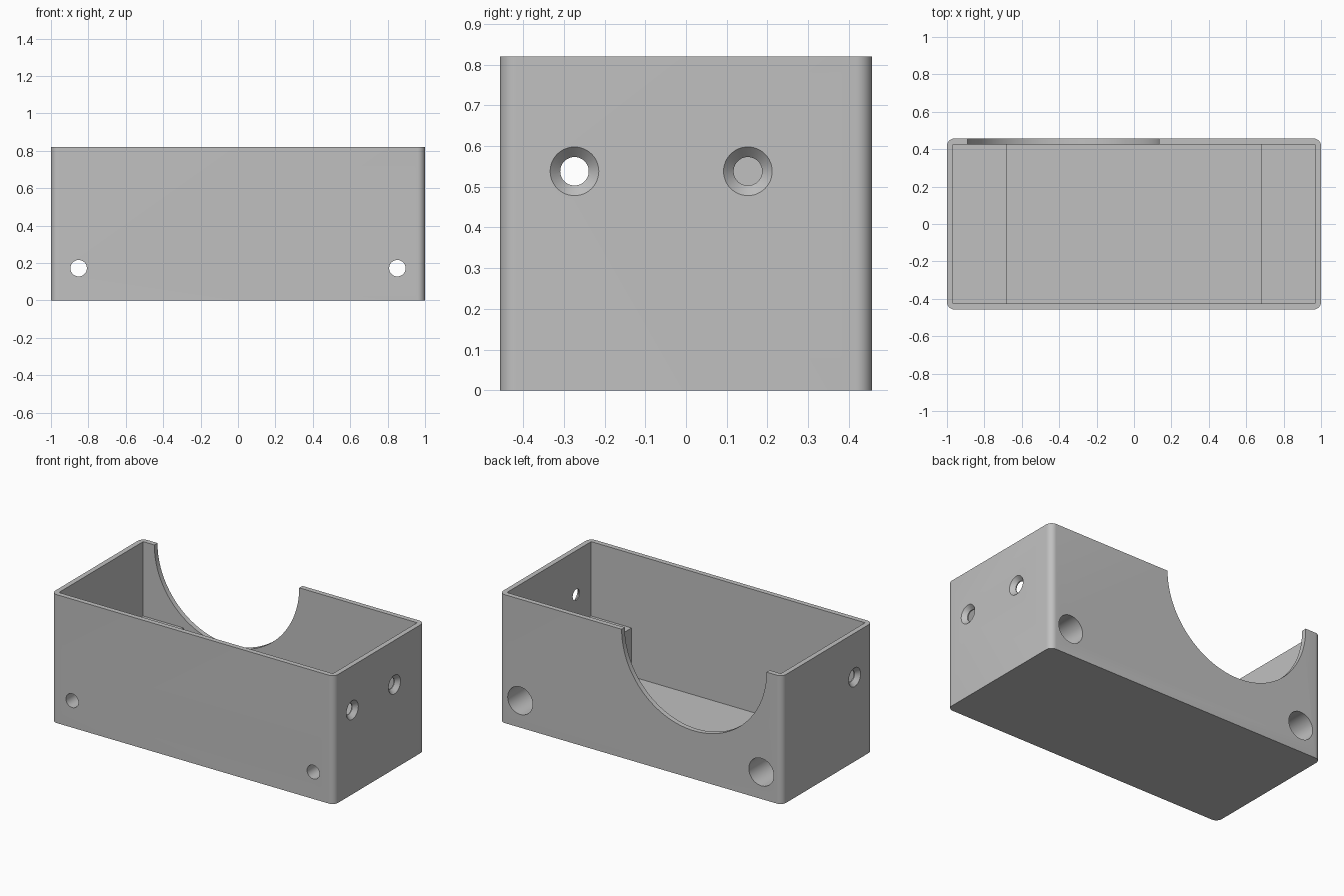
import bpy, bmesh, math
from mathutils import Matrix, Vector

if "Cube" in bpy.data.objects:
    bpy.data.objects.remove(bpy.data.objects["Cube"])

HX, HY, H, WALL = 1.0, 0.457, 0.82, 0.032   # outer half sizes, height, wall
STEP_X, STEP_Z = 0.683, 0.345               # end blocks inside the box

grey = bpy.data.materials.new("light grey")
grey.diffuse_color = (0.53, 0.53, 0.53, 1)
grey.use_nodes = True
grey.node_tree.nodes["Principled BSDF"].inputs["Base Color"].default_value = grey.diffuse_color


def finish(bm, name):
    mesh = bpy.data.meshes.new(name)
    bmesh.ops.recalc_face_normals(bm, faces=bm.faces[:])
    bm.to_mesh(mesh)
    bm.free()
    mesh.materials.append(grey)
    obj = bpy.data.objects.new(name, mesh)
    bpy.context.collection.objects.link(obj)
    return obj


def box(name, lo, hi, corner=0.0):
    bm = bmesh.new()
    lo, hi = Vector(lo), Vector(hi)
    size = Matrix.Diagonal((*(hi - lo), 1))
    bmesh.ops.create_cube(bm, size=1, matrix=Matrix.Translation((lo + hi) / 2) @ size)
    if corner:
        upright = [e for e in bm.edges if abs((e.verts[0].co - e.verts[1].co).z) > 0.1]
        bmesh.ops.bevel(bm, geom=upright, offset=corner, segments=8,
                        profile=0.5, affect='EDGES')
    return finish(bm, name)


def rod(name, start, end, r1, r2=None, sides=48):
    bm = bmesh.new()
    start, end = Vector(start), Vector(end)
    axis = end - start
    turn = axis.to_track_quat('Z', 'Y').to_matrix().to_4x4()
    bmesh.ops.create_cone(bm, cap_ends=True, segments=sides, radius1=r1,
                          radius2=r1 if r2 is None else r2, depth=axis.length,
                          matrix=Matrix.Translation((start + end) / 2) @ turn)
    return finish(bm, name)


# Outer body with rounded upright corners
body = box("box_body", (-HX, -HY, 0), (HX, HY, H), 0.04)
bpy.context.view_layer.objects.active = body


def cut(tool):
    tool.hide_render = True
    mod = body.modifiers.new("cut", 'BOOLEAN')
    mod.operation, mod.solver, mod.object = 'DIFFERENCE', 'EXACT', tool
    bpy.ops.object.modifier_apply(modifier=mod.name)
    bpy.data.objects.remove(tool, do_unlink=True)


# Cavity: wide upper part and a deeper middle between the end blocks
iy = HY - WALL
cut(box("upper_cavity", (-HX + WALL, -iy, STEP_Z), (HX - WALL, iy, H + 0.2)))
cut(box("lower_cavity", (-STEP_X, -iy, 0.035), (STEP_X, iy, H + 0.1)))

# Round opening in the back wall
cut(rod("back_opening", (-0.377, iy - 0.1, H), (-0.377, HY + 0.1, H), 0.512, sides=128))

# Long screw holes through the end blocks, with wide bores from the back
for x in (-0.852, 0.852):
    cut(rod("screw_hole", (x, -HY - 0.1, 0.172), (x, 0.1, 0.172), 0.044))
    cut(rod("screw_bore", (x, -0.2, 0.172), (x, HY + 0.1, 0.172), 0.088))

# Countersunk holes: two in the right end, one in the left end
for s, y in ((1, -0.274), (1, 0.152), (-1, -0.274)):
    z = 0.538
    cut(rod("side_hole", (s * (HX - 0.1), y, z), (s * (HX + 0.1), y, z), 0.035))
    cut(rod("countersink", (s * (HX - 0.026), y, z), (s * (HX + 0.01), y, z), 0.0345, 0.0695))

body.select_set(True)
bpy.ops.object.shade_smooth_by_angle(angle=math.radians(30))
